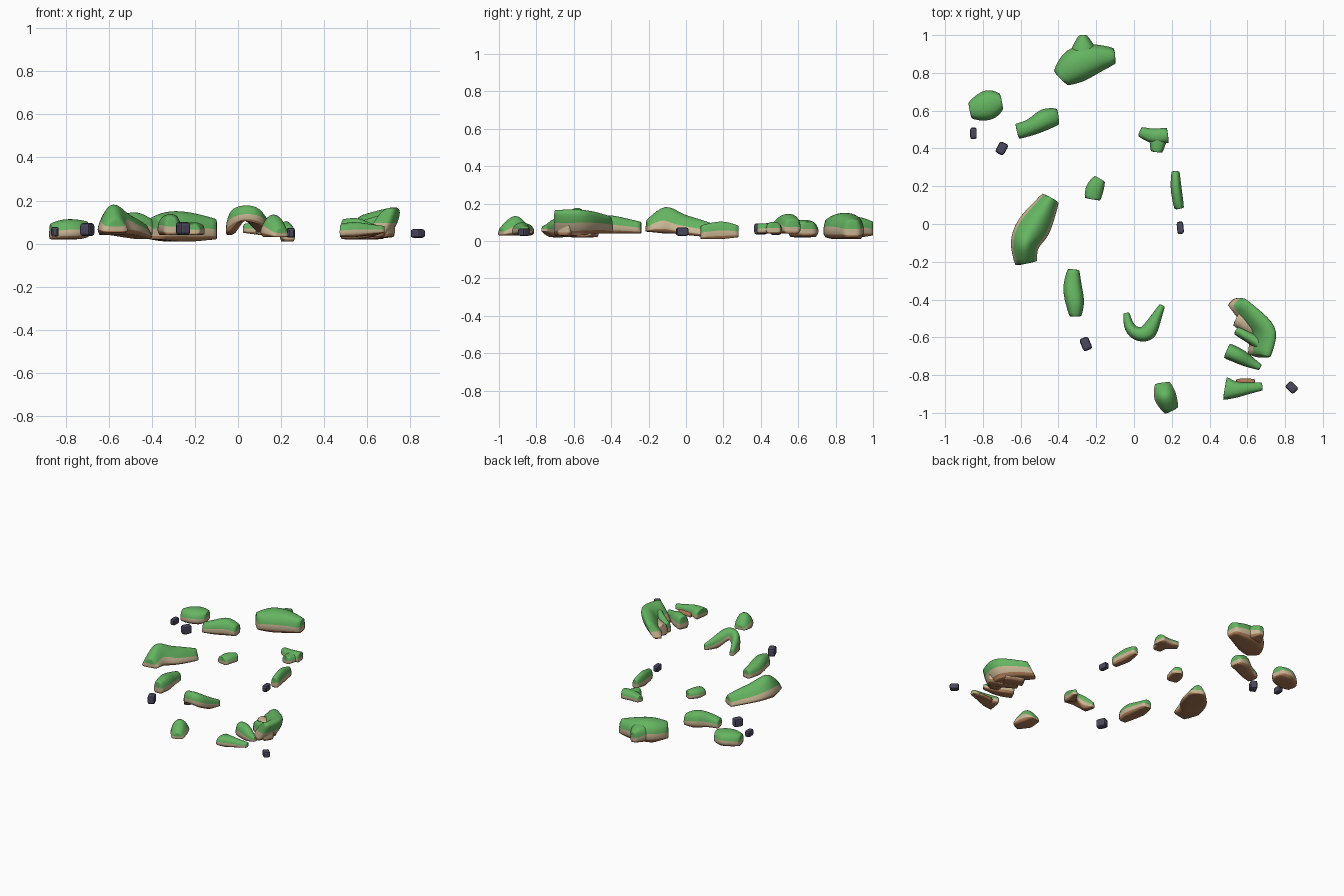
import bpy, bmesh
from mathutils import Vector, Matrix

default = bpy.data.objects.get("Cube")
if default:
    bpy.data.objects.remove(default)


def make_material(name, color):
    mat = bpy.data.materials.new(name)
    mat.use_nodes = True
    rgba = (*color, 1)
    mat.diffuse_color = rgba
    shader = mat.node_tree.nodes["Principled BSDF"]
    shader.inputs["Base Color"].default_value = rgba
    shader.inputs["Roughness"].default_value = 0.9
    return mat


GRASS = make_material("grass_green", (.13, .46, .12))
SAND = make_material("sandstone_tan", (.58, .46, .29))
EARTH = make_material("earth_brown", (.40, .19, .09))
STONE = make_material("dark_stone", (.07, .065, .11))

# Half cross-section from underside to crown: (width factor, height factor)
PROFILE = ((.76, 0), (1.04, .14), (1.07, .5), (.8, .9), (.32, 1.05))
# Material slot between neighbouring levels: underside, wall, cover, cover
BAND = (2, 1, 0, 0)


def finish(name, bm, materials):
    bmesh.ops.recalc_face_normals(bm, faces=bm.faces)
    mesh = bpy.data.meshes.new(name)
    bm.to_mesh(mesh)
    bm.free()
    for mat in materials:
        mesh.materials.append(mat)
    obj = bpy.data.objects.new(name, mesh)
    bpy.context.collection.objects.link(obj)
    return obj


def island(name, stations, lean=0, narrow=1, cover=GRASS, wall=SAND):
    """Loft along a spine; stations are (x, y, half width, bottom, top) in hundredths."""
    bm = bmesh.new()
    crease = bm.edges.layers.float.new("crease_edge")
    spine = [Vector(s[:2]) for s in stations]
    last = len(stations) - 1
    rings = []
    for i, (x, y, half, low, high) in enumerate(stations):
        along = (spine[min(i + 1, last)] - spine[max(i - 1, 0)]).normalized()
        side = Vector((-along.y, along.x))
        ring = []
        for k, (u, t) in enumerate(PROFILE):
            reach = half * u * narrow ** max(0, k - 1)
            pair = []
            for sign in (-1, 1):
                p = spine[i] + side * reach * sign
                p.x += lean * (1 - t)
                pair.append(bm.verts.new(Vector((p.x, p.y, low + (high - low) * t)) / 100))
            ring.append(pair)
        rings.append(ring)

    def add(verts, slot):
        face = bm.faces.new(verts)
        face.material_index = slot
        face.smooth = True
        return face

    for a, b in zip(rings, rings[1:]):
        base = add((a[0][0], a[0][1], b[0][1], b[0][0]), 2)
        for edge in base.edges:
            edge[crease] = .5
        add((a[-1][0], a[-1][1], b[-1][1], b[-1][0]), 0)
        for k, slot in enumerate(BAND):
            for s in (0, 1):
                add((a[k][s], a[k + 1][s], b[k + 1][s], b[k][s]), slot)
    # Close both tips with banded quads and keep their outline firm
    for ring in (rings[0], rings[-1]):
        for k, slot in enumerate(BAND):
            cap = add((*ring[k], ring[k + 1][1], ring[k + 1][0]), slot)
            for edge in cap.edges:
                if set(edge.verts) != set(ring[k]):
                    edge[crease] = .5
    obj = finish(name, bm, [cover, wall, EARTH])
    smooth = obj.modifiers.new("rounding", 'SUBSURF')
    smooth.levels = smooth.render_levels = 2


def rock(name, x, y, z, size, turn):
    bm = bmesh.new()
    bmesh.ops.create_cube(bm, size=1)
    bmesh.ops.bevel(bm, geom=bm.edges[:], offset=.22, segments=2,
                    profile=.5, affect='EDGES')
    bmesh.ops.scale(bm, vec=Vector(size), verts=bm.verts)
    bmesh.ops.rotate(bm, matrix=Matrix.Rotation(turn, 3, 'Z'), verts=bm.verts)
    bmesh.ops.translate(bm, vec=(x, y, z), verts=bm.verts)
    finish(name, bm, [STONE])


# Northern group
island("north_island", [(-39, 77, 5, 2, 12), (-32, 84, 10, 1, 15),
                        (-21, 88, 8, 1, 14), (-10, 89, 4, 2, 11)])
island("north_spur", [(-26, 86, 9, 2, 13), (-27, 94, 6, 2, 12.5), (-27, 100, 2, 3, 10)])
island("northwest_islet", [(-87, 60, 4, 2, 9), (-82, 61, 7, 2, 11),
                           (-75, 64, 8, 2, 11), (-70, 65, 4, 3, 10)])
island("club_island", [(-62, 49, 4, 4, 10), (-54, 51, 4, 4, 13),
                       (-47, 56, 6, 4, 15), (-40, 57, 4, 4, 11)])
island("northeast_islet", [(3, 49, 2.5, 5, 9), (10, 46, 4, 4, 10), (18, 47, 4, 4, 10)])
island("northeast_point", [(13, 47, 5, 4, 9.5), (12, 38, 3, 4, 9)])

# Central group
island("east_ridge", [(22, 28, 2, 2, 8), (22, 19, 3, 1, 11), (24, 8, 2.5, 1, 8)])
island("middle_islet", [(-18, 24, 3, 4, 9), (-21, 19, 5, 4, 10), (-22, 13, 4, 4, 9)])
island("west_peak", [(-57, -21, 6, 5, 11), (-59, -11, 8, 4, 20), (-54, -3, 10, 4, 14),
                     (-49, 5, 8, 3, 12), (-44, 14, 5, 2, 9)], narrow=.76)
island("long_islet", [(-32, -24, 3, 4, 10), (-33, -33, 5, 4, 12),
                      (-31, -42, 5, 4, 14), (-31, -49, 3, 4, 12)])

# Arched island standing on two legs
island("arch_island", [(-4, -47, 1.5, 4, 8), (-3, -55, 3, 5, 16), (2, -59, 4, 11, 17.5),
                       (8, -58, 5, 9, 17.5), (11, -51, 3, 5, 13), (15, -43, 1.5, 5, 9)])

# Hooked island with a sandy hollow
island("hook_ridge", [(58, -41, 3, 4, 13), (67, -50, 5, 4, 15.5),
                      (74, -57, 6, 3, 16.5), (70, -70, 4, 3, 16)], lean=-7)
island("hook_lip", [(71, -66, 4, 3, 14), (63, -61, 3, 2, 12), (54, -56, 2.5, 2, 9)])
island("hook_hollow", [(54, -50, 4, 2, 10), (66, -56, 5, 2, 10)], cover=SAND)

# Southern group
island("south_sliver", [(49, -67, 4, 2, 11), (56, -70, 4, 2, 12),
                        (61, -73, 3, 3, 9), (67, -76, 1.5, 5, 8)])
island("south_wedge", [(48, -87, 6, 3, 9), (54, -88, 4, 3, 10),
                       (60, -87, 3, 4, 9), (68, -86, 2, 5, 8)])
island("wedge_ledge", [(54, -84, 2, 3, 6), (64, -84, 2, 4, 6)], cover=EARTH, wall=EARTH)
island("south_peak", [(15, -84, 4, 4, 7), (16, -91, 7, 3, 16), (20, -99, 4, 3, 7)],
       narrow=.85)

# Loose dark rocks
rock("northwest_rock", -.85, .48, .055, (.035, .06, .045), 0)
rock("club_rock", -.70, .40, .065, (.05, .065, .06), -.5)
rock("east_rock", .245, -.02, .05, (.035, .065, .045), .1)
rock("west_rock", -.255, -.635, .07, (.05, .07, .06), .4)
rock("southeast_rock", .835, -.865, .047, (.045, .06, .04), .8)
